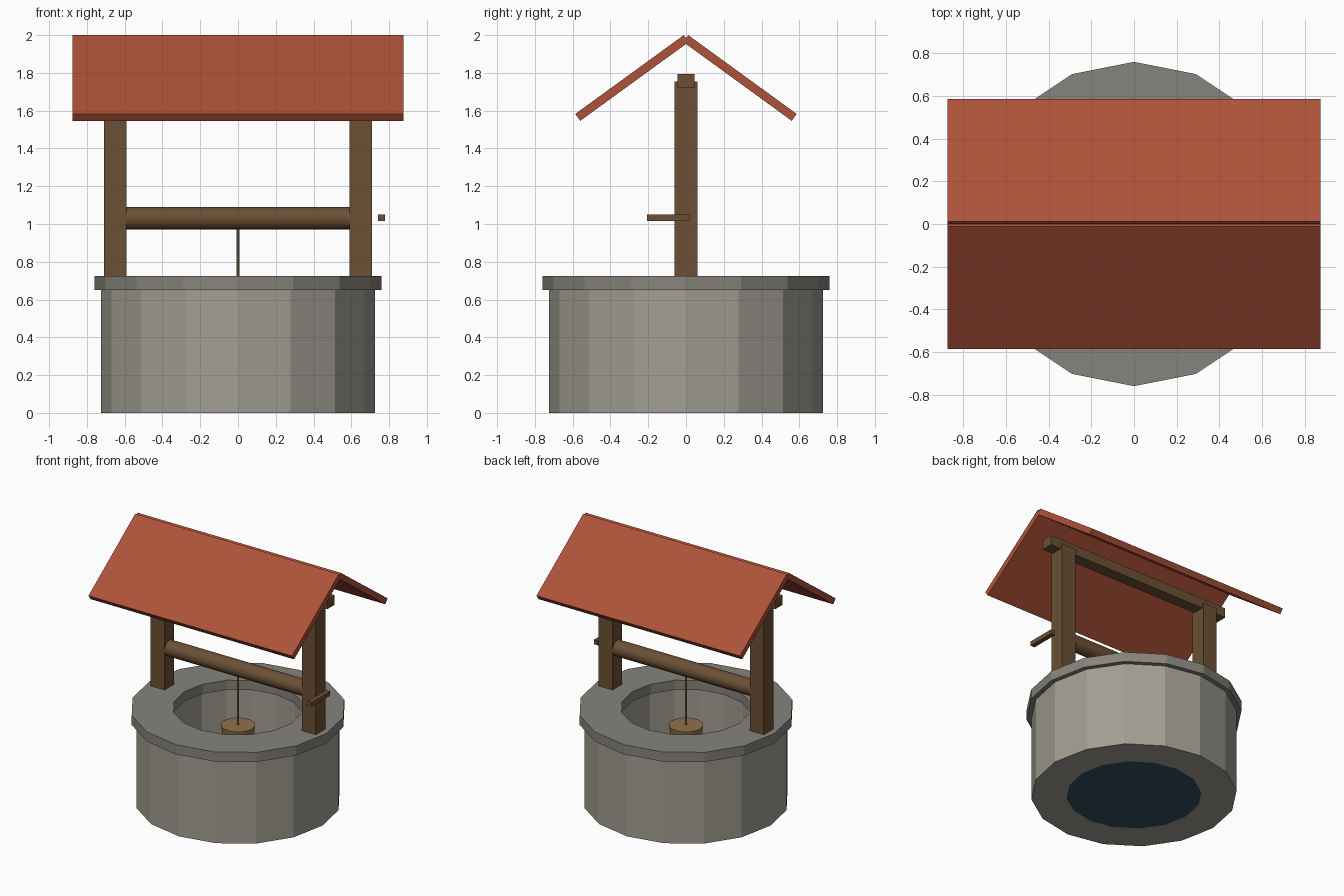
import bpy, bmesh, math
from mathutils import Matrix

if "Cube" in bpy.data.objects:
    bpy.data.objects.remove(bpy.data.objects["Cube"])

def material(name, rgb):
    m = bpy.data.materials.new(name)
    m.diffuse_color = (*rgb, 1)
    m.use_nodes = True
    m.node_tree.nodes["Principled BSDF"].inputs["Base Color"].default_value = m.diffuse_color
    return m

STONE = material("stone", (0.36, 0.34, 0.29))
RIM = material("rim_stone", (0.24, 0.23, 0.20))
WOOD = material("wood", (0.15, 0.08, 0.035))
TILE = material("roof_red", (0.42, 0.085, 0.04))
WATER = material("water", (0.03, 0.08, 0.11))
PALE = material("pale_wood", (0.28, 0.17, 0.07))
ROPE = material("rope", (0.30, 0.22, 0.12))

def finish(name, bm, mat):
    bmesh.ops.recalc_face_normals(bm, faces=bm.faces[:])
    me = bpy.data.meshes.new(name)
    bm.to_mesh(me)
    bm.free()
    me.materials.append(mat)
    ob = bpy.data.objects.new(name, me)
    bpy.context.collection.objects.link(ob)
    return ob

def box(name, centre, size, mat, tilt=0):
    bm = bmesh.new()
    bmesh.ops.create_cube(bm, size=1, matrix=Matrix.Translation(centre)
                          @ Matrix.Rotation(tilt, 4, 'X') @ Matrix.Diagonal((*size, 1)))
    return finish(name, bm, mat)

def lathe(name, profile, sides, mat, closed=False):
    """Spin an (r, z) profile about z; closed profiles make rings, open ones are capped."""
    bm = bmesh.new()
    loops = [[bm.verts.new((r * math.cos(2 * math.pi * i / sides),
                            r * math.sin(2 * math.pi * i / sides), z))
              for i in range(sides)] for r, z in profile]
    pairs = list(zip(loops, loops[1:]))
    if closed:
        pairs.append((loops[-1], loops[0]))
    else:
        bm.faces.new(loops[0])
        bm.faces.new(loops[-1])
    for a, b in pairs:
        for i in range(sides):
            j = (i + 1) % sides
            bm.faces.new((a[i], a[j], b[j], b[i]))
    return finish(name, bm, mat)

def smooth(ob):
    bpy.ops.object.select_all(action='DESELECT')
    ob.select_set(True)
    bpy.context.view_layer.objects.active = ob
    bpy.ops.object.shade_smooth_by_angle(angle=math.radians(40))

def ring(name, r_in, r_out, z0, z1, mat):
    return lathe(name, [(r_in, z0), (r_out, z0), (r_out, z1), (r_in, z1)], 16, mat, True)

# stone shaft, rim and water
ring("well_wall", 0.475, 0.725, 0, 0.66, STONE)
ring("well_rim", 0.46, 0.76, 0.65, 0.725, RIM)
lathe("water", [(0.474, 0.002), (0.474, 0.10)], 16, WATER)

# posts and roof panels, mirrored left/right and front/back
for side, post, roof in ((-1, "left_post", "front_roof"), (1, "right_post", "back_roof")):
    box(post, (side * 0.65, 0, 1.237), (0.12, 0.12, 1.035), WOOD)
    box(roof, (0, side * 0.286, 1.773), (1.75, 0.71, 0.045), TILE,
        tilt=-side * math.radians(36))

# ridge beam and crank handle
box("ridge_beam", (0, 0, 1.757), (1.60, 0.09, 0.075), WOOD)
box("crank_handle", (0.76, -0.093, 1.033), (0.035, 0.225, 0.035), WOOD)

# windlass drum lying along x
drum = lathe("windlass", [(0.06, -0.61), (0.06, 0.61)], 16, WOOD)
drum.data.transform(Matrix.Translation((0, 0, 1.03)) @ Matrix.Rotation(math.pi / 2, 4, 'Y'))
smooth(drum)

# rope and bucket hanging in the shaft
smooth(lathe("rope", [(0.008, 0.58), (0.008, 1.0)], 8, ROPE))
smooth(lathe("bucket", [(0.10, 0.40), (0.122, 0.59)], 14, PALE))
